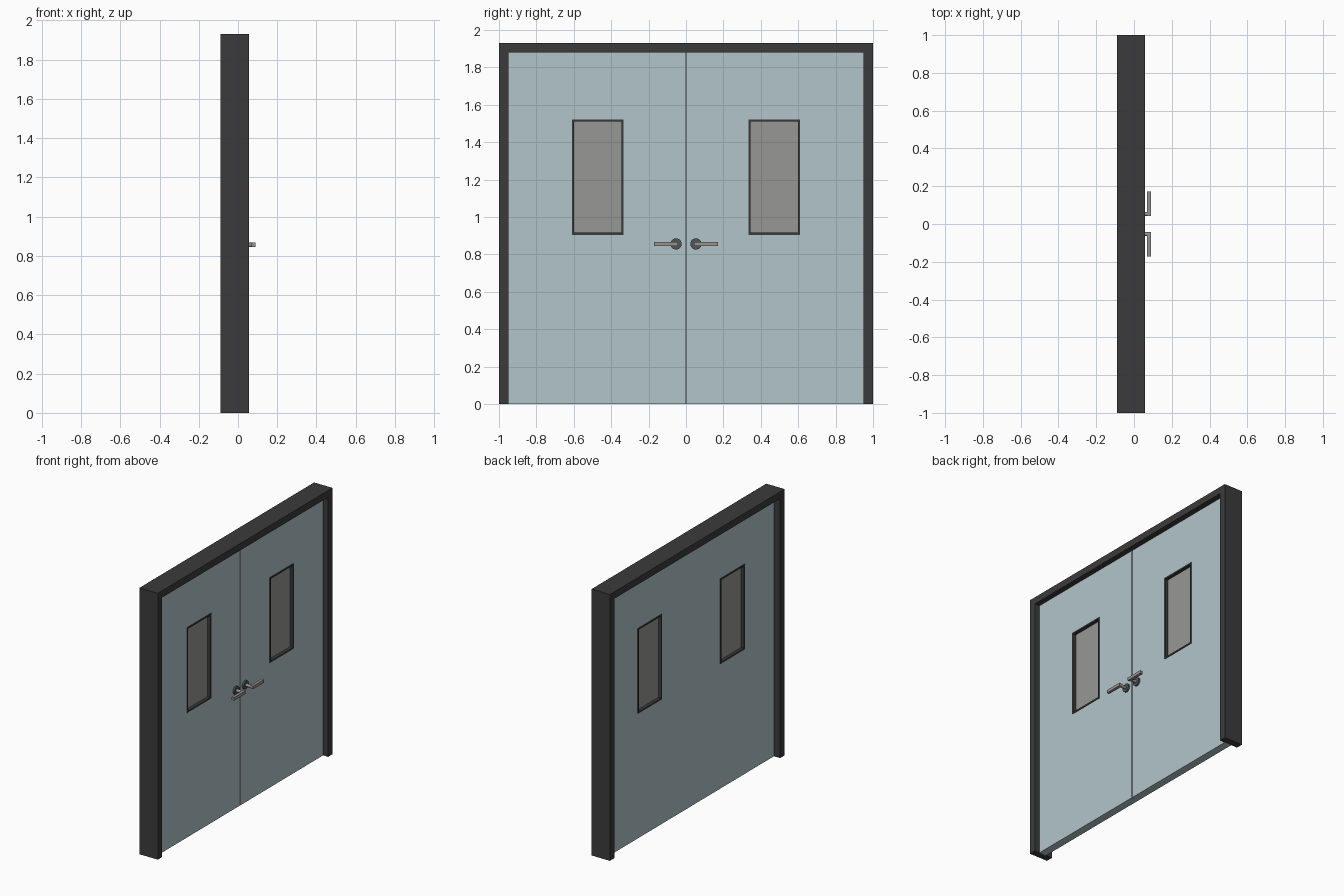
import bpy, bmesh, math
from mathutils import Matrix

if "Cube" in bpy.data.objects:
    bpy.data.objects.remove(bpy.data.objects["Cube"])


def material(name, rgb):
    lin = [((c / 255 + 0.055) / 1.055) ** 2.4 for c in rgb]
    m = bpy.data.materials.new(name)
    m.diffuse_color = (*lin, 1)
    m.use_nodes = True
    m.node_tree.nodes["Principled BSDF"].inputs["Base Color"].default_value = m.diffuse_color
    return m


DARK = material("charcoal_frame", (59, 59, 59))
BLUE = material("pale_blue_door", (178, 197, 202))
GLASS = material("grey_glass", (151, 151, 149))
STEEL = material("lever_metal", (150, 146, 142))
ROSE = material("dark_rose_metal", (78, 86, 89))


def finish(name, bm, mat, smooth=False):
    bmesh.ops.recalc_face_normals(bm, faces=bm.faces)
    me = bpy.data.meshes.new(name)
    bm.to_mesh(me)
    bm.free()
    me.materials.append(mat)
    ob = bpy.data.objects.new(name, me)
    bpy.context.collection.objects.link(ob)
    if smooth:
        bpy.context.view_layer.objects.active = ob
        ob.select_set(True)
        bpy.ops.object.shade_smooth_by_angle(angle=math.radians(35))
        ob.select_set(False)
    return ob


def prism(name, outline, x0, x1, mat):
    """Extrude a (y, z) outline along x."""
    bm = bmesh.new()
    a = [bm.verts.new((x0, y, z)) for y, z in outline]
    b = [bm.verts.new((x1, y, z)) for y, z in outline]
    bm.faces.new(a)
    bm.faces.new(b)
    n = len(a)
    for i in range(n):
        j = (i + 1) % n
        bm.faces.new((a[i], a[j], b[j], b[i]))
    return finish(name, bm, mat)


def rect(y0, y1, z0, z1):
    return [(y0, z0), (y1, z0), (y1, z1), (y0, z1)]


def ring(name, outer, inner, x0, x1, mat):
    """Rectangular slab with a rectangular opening."""
    bm = bmesh.new()
    ao, ai, bo, bi = [[bm.verts.new((x, y, z)) for y, z in r]
                      for x, r in ((x0, outer), (x0, inner), (x1, outer), (x1, inner))]
    for i in range(4):
        j = (i + 1) % 4
        for p, q in ((ao, ai), (bo, bi), (ao, bo), (ai, bi)):
            bm.faces.new((p[i], p[j], q[j], q[i]))
    return finish(name, bm, mat)


def rod(name, r, x0, x1, y, z, mat):
    """Cylinder along x."""
    bm = bmesh.new()
    m = Matrix.Translation(((x0 + x1) / 2, y, z)) @ Matrix.Rotation(math.pi / 2, 4, 'Y')
    bmesh.ops.create_cone(bm, cap_ends=True, segments=24, radius1=r, radius2=r,
                          depth=x1 - x0, matrix=m)
    return finish(name, bm, mat, True)


BACK, FRONT = -0.04, 0.017   # door faces
TOP, HZ = 1.88, 0.856        # door top, handle height

# Door frame: two jambs and a head in one U shape
prism("door_frame", [(-1, 0), (-0.95, 0), (-0.95, TOP), (0.95, TOP), (0.95, 0),
                     (1, 0), (1, 1.93), (-1, 1.93)], -0.09, 0.057, DARK)

# Strip closing the gap between the leaves, flush at the back
prism("meeting_strip", rect(-0.003, 0.003, 0, TOP), BACK, FRONT - 0.015, BLUE)

for side, s in (("left", -1), ("right", 1)):
    def r(y0, y1, z0, z1):
        return rect(s * y0, s * y1, z0, z1)
    # Leaf with window opening
    ring(side + "_door_leaf", r(0.003, 0.95, 0, TOP), r(0.34, 0.605, 0.91, 1.515),
         BACK, FRONT, BLUE)
    # Window trim and pane
    ring(side + "_window_trim", r(0.335, 0.61, 0.905, 1.522), r(0.346, 0.6, 0.916, 1.511),
         BACK - 0.004, FRONT + 0.004, DARK)
    prism(side + "_window_glass", r(0.345, 0.601, 0.915, 1.512), -0.02, -0.003, GLASS)
    # Lever handle: rose, neck and lever
    y = s * 0.053
    rod(side + "_handle_rose", 0.03, FRONT - 0.002, FRONT + 0.012, y, HZ, ROSE)
    rod(side + "_handle_neck", 0.011, FRONT, 0.075, y, HZ, STEEL)
    prism(side + "_handle_lever", r(0.043, 0.172, HZ - 0.011, HZ + 0.011), 0.07, 0.09, STEEL)
